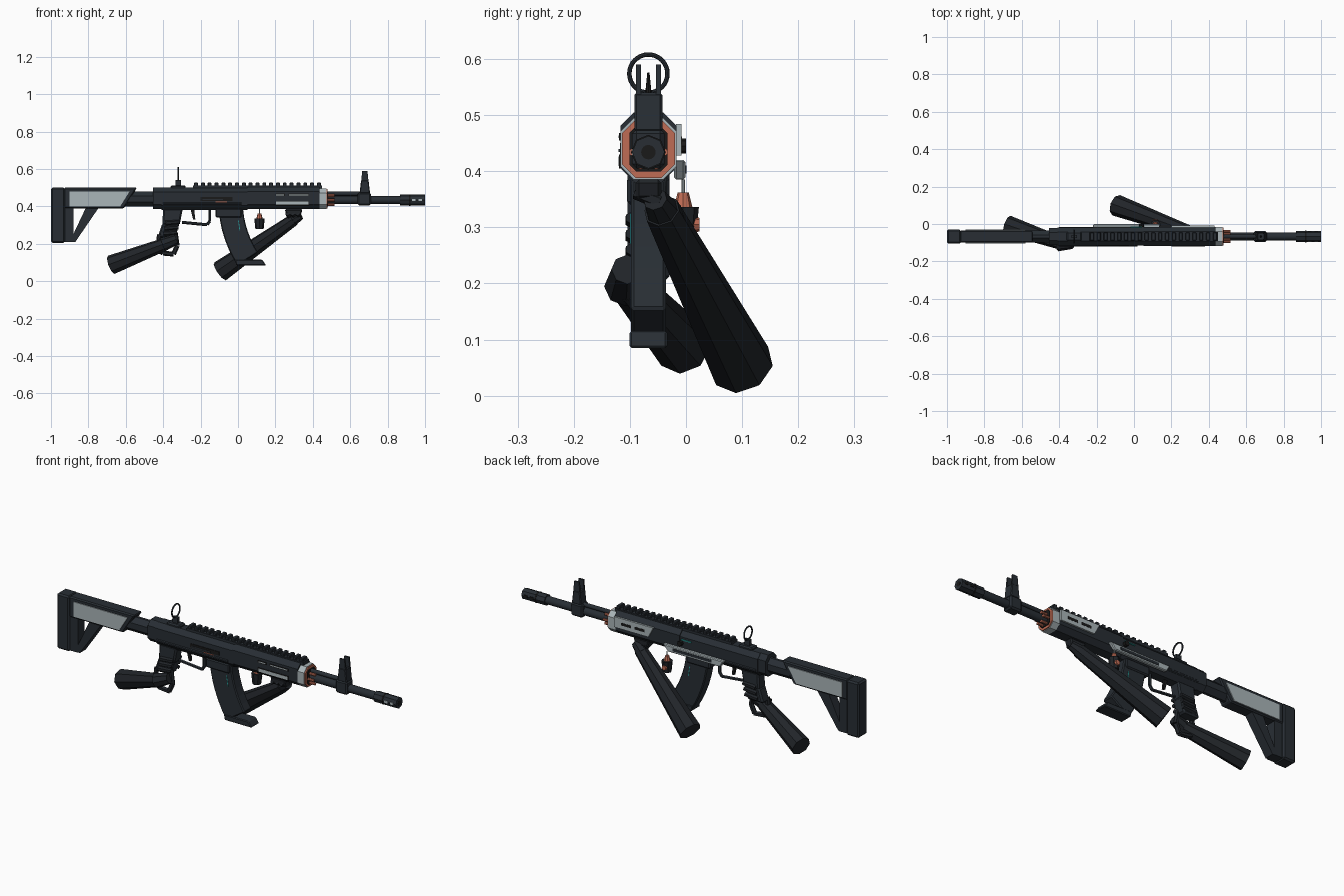
import bpy, bmesh, math
from mathutils import Vector

if bpy.data.objects.get("Cube"):
    bpy.data.objects.remove(bpy.data.objects["Cube"])

# Shared reference positions
CENTRE = -0.067
BORE = 0.434
TOP = 0.5
BOTTOM = 0.385
BODY_WIDTH = 0.1
SIDES = {"right": -1, "left": 1}


def material(name, red, green, blue):
    mat = bpy.data.materials.new(name)
    mat.use_nodes = True
    mat.diffuse_color = (red, green, blue, 1)
    mat.node_tree.nodes["Principled BSDF"].inputs["Base Color"].default_value = mat.diffuse_color
    return mat


GUN = material("gunmetal", 0.021, 0.027, 0.034)
ARM = material("dark_armour", 0.015, 0.018, 0.022)
BLACK = material("black", 0.01, 0.01, 0.01)
GREY = material("light_grey", 0.4, 0.46, 0.48)
COPPER = material("copper", 0.52, 0.15, 0.09)
TEAL = material("teal", 0.02, 0.32, 0.3)


def finish(name, bm, mat, bevel=0):
    bmesh.ops.recalc_face_normals(bm, faces=bm.faces)
    mesh = bpy.data.meshes.new(name)
    bm.to_mesh(mesh)
    bm.free()
    mesh.materials.append(mat)
    ob = bpy.data.objects.new(name, mesh)
    bpy.context.collection.objects.link(ob)
    if bevel:
        mod = ob.modifiers.new("bevel", 'BEVEL')
        mod.width, mod.segments = bevel, 1
    return ob


def extrude(name, outline, along, mat, bevel=0):
    """Close an outline of points and extrude it by a vector."""
    bm = bmesh.new()
    face = bm.faces.new([bm.verts.new(point) for point in outline])
    made = bmesh.ops.extrude_face_region(bm, geom=[face])["geom"]
    verts = [item for item in made if isinstance(item, bmesh.types.BMVert)]
    bmesh.ops.translate(bm, vec=along, verts=verts)
    return finish(name, bm, mat, bevel)


def prism(name, outline, width, mat, y=CENTRE, bevel=0):
    """Side outline (x, z) with a width across y."""
    points = [(x, y - width / 2, z) for x, z in outline]
    return extrude(name, points, (0, width, 0), mat, bevel)


def slab(name, low, high, bottom, top, width, mat, y=CENTRE, bevel=0):
    """Block with separate x spans for its lower and upper edge."""
    outline = [(low[0], bottom), (low[1], bottom), (high[1], top), (high[0], top)]
    return prism(name, outline, width, mat, y, bevel)


def box(name, start, end, bottom, top, width, mat, y=CENTRE, bevel=0):
    return slab(name, (start, end), (start, end), bottom, top, width, mat, y, bevel)


def shell(name, start, end, width, bottom, top, mat, chamfer=0.024):
    """Bar along x with a chamfered section."""
    half, middle, rise = width / 2, (top + bottom) / 2, (top - bottom) / 2
    quarter = [(half, rise - chamfer), (half - chamfer, rise)]
    section = []
    for sy, sz in ((1, 1), (-1, 1), (-1, -1), (1, -1)):
        corner = quarter if sy == sz else quarter[::-1]
        section += [(start, CENTRE + sy * y, middle + sz * z) for y, z in corner]
    return extrude(name, section, (end - start, 0, 0), mat)


def rod(name, a, b, r_start, r_end, mat, sides=8):
    a, b = Vector(a), Vector(b)
    bm = bmesh.new()
    bmesh.ops.create_cone(bm, cap_ends=True, segments=sides, radius1=r_start, radius2=r_end, depth=(b - a).length)
    ob = finish(name, bm, mat)
    ob.rotation_mode = 'QUATERNION'
    ob.rotation_quaternion = (b - a).to_track_quat('Z', 'Y')
    ob.location = (a + b) / 2
    return ob


def tube(name, start, end, radius, mat, z=BORE, y=CENTRE, sides=8):
    """Rod along x, smooth when it has many sides."""
    ob = rod(name, (start, y, z), (end, y, z), radius, radius, mat, sides)
    for face in ob.data.polygons:
        face.use_smooth = sides > 8 and len(face.vertices) == 4


def chain(name, points, radius, mat, y):
    """Bent bar through side points (x, z)."""
    for (ax, az), (bx, bz) in zip(points, points[1:]):
        rod(name, (ax, y, az), (bx, y, bz), radius, radius, mat, sides=6)


# Stock
box("butt_pad", -1, -0.925, 0.205, TOP, 0.075, GUN, bevel=0.008)
slab("stock_body", (-0.93, -0.61), (-0.93, -0.54), 0.39, TOP, 0.066, GUN, bevel=0.006)
box("stock_column", -0.93, -0.88, 0.21, 0.4, 0.056, GUN)
slab("stock_strut", (-0.9, -0.87), (-0.81, -0.74), 0.21, 0.4, 0.05, GUN)
for side, sign in SIDES.items():
    slab("stock_panel_" + side, (-0.9, -0.63), (-0.9, -0.58), 0.4, 0.48, 0.006, GREY, y=CENTRE + sign * 0.034)
shell("buffer_tube", -0.62, -0.44, 0.062, 0.4, 0.48, GUN)

# Receiver, handguard and front cap
shell("receiver_end", -0.455, -0.4, 0.09, BOTTOM, TOP, GUN)
shell("receiver", -0.41, 0.05, 0.096, 0.38, TOP, GUN)
shell("receiver_rib", -0.4, 0.02, 0.104, 0.405, 0.42, GUN, chamfer=0.004)
shell("handguard", 0.05, 0.435, BODY_WIDTH, BOTTOM, 0.505, GUN)
shell("front_cap", 0.43, 0.472, BODY_WIDTH, BOTTOM, 0.495, GREY)
shell("copper_ring", 0.47, 0.478, 0.094, 0.388, 0.492, COPPER)
shell("cap_core", 0.472, 0.482, 0.068, 0.4, 0.48, BLACK, chamfer=0.012)

# Right side details
right_face = CENTRE - BODY_WIDTH / 2
box("ejection_port", -0.2, -0.03, 0.43, 0.45, 0.006, BLACK, y=right_face + 0.002)
box("bolt", -0.19, -0.08, 0.434, 0.44, 0.006, GUN, y=right_face)
box("copper_mark", -0.12, -0.06, 0.422, 0.425, 0.004, COPPER, y=right_face + 0.001)
for start, end, bottom, top in ((0.2, 0.25, 0.455, 0.468), (0.27, 0.38, 0.455, 0.468), (0.2, 0.38, 0.405, 0.43)):
    box("handguard_slot", start, end, bottom, top, 0.004, BLACK, y=right_face)
    inset = 0.004
    box("slot_insert", start + inset, end - inset, bottom + inset, top - inset, 0.004, GREY, y=right_face - 0.001)

# Left side details
left_face = CENTRE + BODY_WIDTH / 2
slab("left_guard_panel", (0.23, 0.43), (0.2, 0.43), 0.428, 0.484, 0.01, GREY, y=left_face + 0.004)
for start in (0.25, 0.33):
    box("left_panel_slot", start, start + 0.06, 0.448, 0.462, 0.004, BLACK, y=left_face + 0.008)
slab("left_side_bar", (-0.2, 0.11), (-0.22, 0.14), BOTTOM, 0.42, 0.02, GREY, y=left_face + 0.006, bevel=0.004)
box("left_bar_slot", -0.15, 0.08, 0.396, 0.41, 0.004, GUN, y=left_face + 0.016)
box("teal_light", -0.02, 0.04, 0.46, 0.465, 0.006, TEAL, y=left_face)
rod("left_knob", (0.04, left_face, 0.445), (0.04, 0, 0.445), 0.013, 0.013, BLACK)

# Top rail
box("rail_base", -0.24, 0.45, 0.49, 0.512, 0.05, GUN)
tooth, pitch = 0.021, 0.0365
for i in range(19):
    start = i * pitch - 0.235
    box("rail_tooth", start, start + tooth, 0.51, 0.527, 0.044, GUN, bevel=0.003)

# Rear ring sight
box("rear_sight_base", -0.36, -0.28, 0.49, 0.512, 0.05, GUN, bevel=0.006)
box("rear_sight_stem", -0.335, -0.305, 0.51, 0.542, 0.018, GUN)
bpy.ops.mesh.primitive_torus_add(location=(-0.32, CENTRE, 0.574), rotation=(0, math.pi / 2, 0),
                                 major_radius=0.034, minor_radius=0.004, major_segments=32, minor_segments=8)
ring = bpy.context.object
ring.name = "rear_sight_ring"
ring.data.materials.append(GUN)

# Barrel, gas tube and copper rods
tube("barrel", 0.47, 0.88, 0.021, GUN, sides=16)
tube("gas_tube", 0.48, 0.66, 0.011, GUN, z=0.468, sides=16)
for i in range(6):
    angle = math.tau * i / 6
    tube("copper_rod", 0.475, 0.515, 0.007, COPPER,
         z=BORE + 0.028 * math.sin(angle), y=CENTRE + 0.028 * math.cos(angle))

# Muzzle brake
tube("muzzle_brake", 0.865, 1, 0.029, GUN)
tube("muzzle_band", 0.915, 0.922, 0.031, BLACK)
tube("muzzle_bore", 0.99, 1.001, 0.013, BLACK, sides=16)
for side, sign in SIDES.items():
    for start in (0.93, 0.965):
        box("muzzle_port_" + side, start, start + 0.02, BORE - 0.006, BORE + 0.006, 0.004,
            GREY if side == "right" else BLACK, y=CENTRE + sign * 0.0275)

# Front sight
box("front_sight_block", 0.64, 0.71, 0.405, 0.475, 0.058, GUN, bevel=0.008)
slab("front_sight_tower", (0.65, 0.706), (0.658, 0.698), 0.47, 0.54, 0.05, GUN, bevel=0.004)
for side, sign in SIDES.items():
    slab("front_sight_ear_" + side, (0.658, 0.698), (0.664, 0.692), 0.53, 0.59, 0.009, GUN, y=CENTRE + sign * 0.018)
rod("front_sight_post", (0.678, CENTRE, 0.535), (0.678, CENTRE, 0.576), 0.006, 0.002, BLACK)

# Magazine swept along an arc
pivot_x, pivot_z, steps = 0.53, 0.43, 6


def arc(radius):
    angles = [math.radians(185 + 28 * i / steps) for i in range(steps + 1)]
    return [(pivot_x + radius * math.cos(a), pivot_z + radius * math.sin(a)) for a in angles]


prism("magazine", arc(0.635) + arc(0.505)[::-1], 0.062, GUN, bevel=0.005)
box("magazine_well", -0.12, 0.02, 0.34, 0.39, 0.076, GUN, bevel=0.006)
slab("magazine_base", (-0.01, 0.15), (-0.015, 0.13), 0.085, 0.115, 0.068, GUN, bevel=0.004)
for side, sign in SIDES.items():
    slab("teal_strip_" + side, (0.008, 0.012), (0, 0.004), 0.27, 0.325, 0.003, TEAL, y=CENTRE + sign * 0.031)

# Grip, trigger and guard
slab("grip_top", (-0.405, -0.312), (-0.4, -0.295), 0.3, 0.39, 0.06, GUN, bevel=0.008)
slab("grip_bottom", (-0.43, -0.335), (-0.405, -0.312), 0.235, 0.31, 0.06, GUN, bevel=0.008)
slab("trigger", (-0.24, -0.228), (-0.255, -0.235), 0.33, 0.39, 0.012, BLACK)
chain("trigger_guard", [(-0.3, 0.315), (-0.165, 0.302), (-0.152, 0.32), (-0.152, 0.39)], 0.008, GUN, CENTRE)

# Rear arm: open wrist frame, fingers and forearm
frame = [(-0.42, 0.25), (-0.43, 0.17), (-0.4, 0.15), (-0.345, 0.145), (-0.325, 0.19), (-0.335, 0.26)]
chain("rear_hand_frame", frame, 0.013, ARM, CENTRE - 0.02)
for side, sign in SIDES.items():
    for i in range(3):
        back, height, y = i * 0.006 - 0.4, 0.255 + i * 0.028, CENTRE + sign * 0.03
        rod("rear_finger_" + side, (back, y, height), (back + 0.075, y, height + 0.006), 0.013, 0.011, ARM, sides=6)
rod("rear_wrist", (-0.33, -0.105, 0.225), (-0.405, -0.108, 0.195), 0.028, 0.038, ARM)
rod("rear_forearm", (-0.385, -0.105, 0.2), (-0.677, -0.005, 0.088), 0.034, 0.052, ARM)

# Front arm: palm, fingers and forearm
slab("front_palm", (0.26, 0.335), (0.25, 0.345), 0.35, BOTTOM, 0.046, ARM, bevel=0.006)
rod("front_wrist", (0.335, -0.055, 0.35), (0.28, -0.036, 0.318), 0.022, 0.034, ARM)
rod("front_forearm", (0.3, -0.043, 0.33), (-0.095, 0.1, 0.053), 0.033, 0.058, ARM)
for i in range(3):
    x = 0.265 + i * 0.027
    rod("front_finger", (x, -0.09, 0.362), (x + 0.01, -0.045, 0.345), 0.012, 0.014, ARM, sides=6)

# Hanging charm
hang_x, hang_y = 0.115, -0.005
charm = [("charm_body", 0.278, 0.336, 0.022, 0.028, ARM), ("charm_cap", 0.334, 0.362, 0.017, 0.01, COPPER),
         ("charm_cord", 0.355, BOTTOM, 0.003, 0.003, GREY)]
for name, bottom, top, r_low, r_high, mat in charm:
    rod(name, (hang_x, hang_y, bottom), (hang_x, hang_y, top), r_low, r_high, mat)
rod("charm_back", (hang_x, 0.01, 0.305), (hang_x, 0.024, 0.305), 0.016, 0.012, COPPER)
